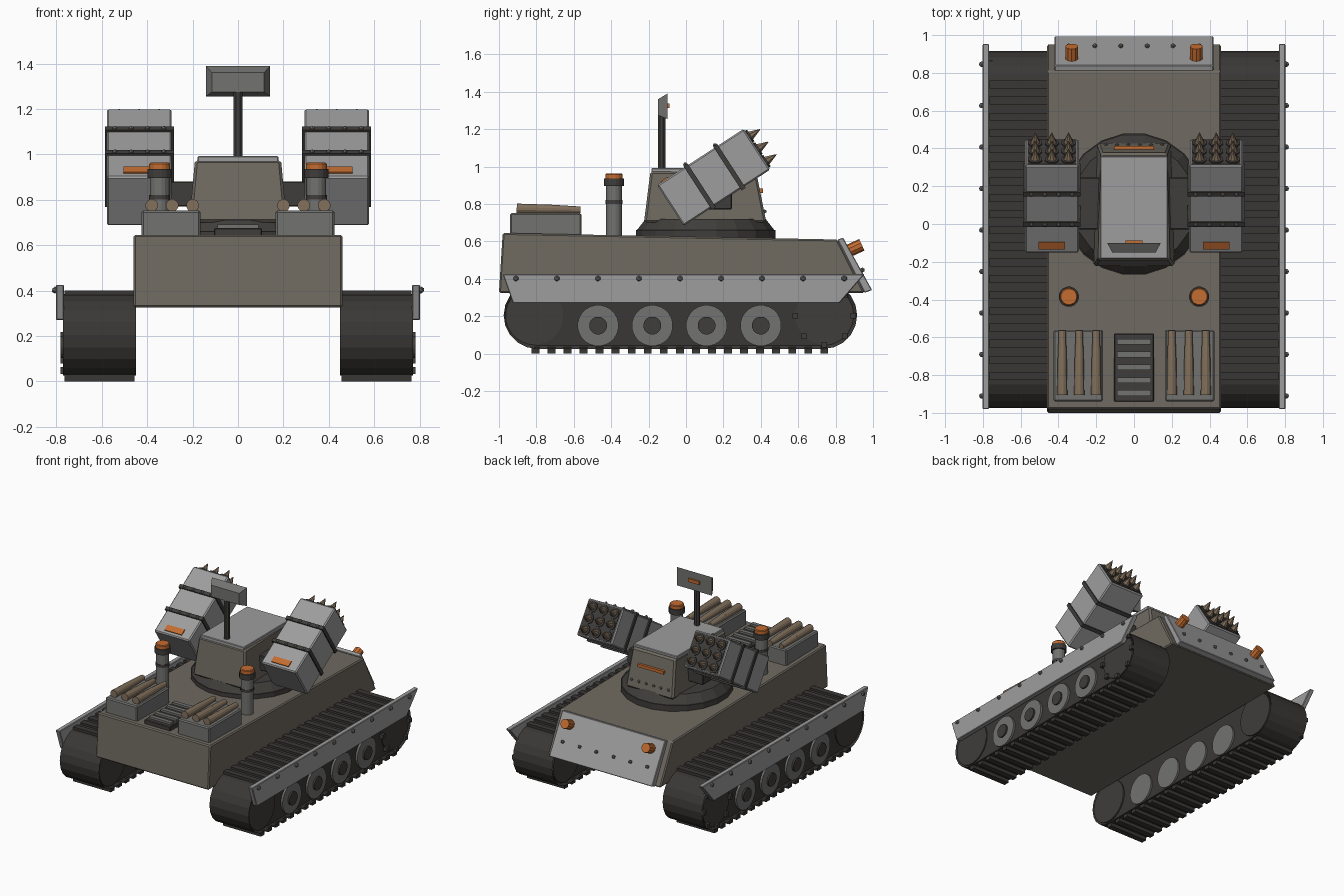
import bpy, bmesh
from math import sin, cos, pi, radians
from mathutils import Vector, Matrix

if "Cube" in bpy.data.objects:
    bpy.data.objects.remove(bpy.data.objects["Cube"])


def material(name, r, g, b):
    m = bpy.data.materials.new(name)
    m.diffuse_color = (r, g, b, 1)
    m.use_nodes = True
    m.node_tree.nodes["Principled BSDF"].inputs["Base Color"].default_value = m.diffuse_color
    return m


HULL = material("hull_brown", .16, .145, .12)
PLATE = material("plate_grey", .34, .34, .345)
MID = material("mid_grey", .17, .17, .165)
DARK = material("dark_metal", .05, .047, .043)
TRACK = material("track_rubber", .042, .039, .036)
ORANGE = material("orange", .55, .15, .03)
SHELL = material("shell_brown", .22, .16, .105)


class Part:
    """One object gathered from simple lofted solids."""

    def __init__(self, name, mat, frame=Matrix()):
        self.name, self.mat, self.frame, self.bm = name, mat, frame, bmesh.new()

    def loft(self, a, b):
        n = len(a)
        va = [self.bm.verts.new(self.frame @ Vector(p)) for p in a]
        vb = [self.bm.verts.new(self.frame @ Vector(p)) for p in b]
        caps = [self.bm.faces.new(va), self.bm.faces.new(vb)]
        for i in range(n):
            j = (i + 1) % n
            self.bm.faces.new((va[i], va[j], vb[j], vb[i]))
        return caps

    def prism(self, profile, x0, x1):
        return self.loft([(x0, y, z) for y, z in profile], [(x1, y, z) for y, z in profile])

    def box(self, x0, x1, y0, y1, z0, z1):
        return self.prism([(y0, z0), (y1, z0), (y1, z1), (y0, z1)], x0, x1)

    def rod(self, p, q, r0, r1=None, n=16):
        p, q = Vector(p), Vector(q)
        r1 = r0 if r1 is None else r1
        rot = (q - p).to_track_quat('Z', 'Y')
        ring = [Vector((cos(2 * pi * (i + .5) / n), sin(2 * pi * (i + .5) / n), 0)) for i in range(n)]
        return self.loft([p + rot @ (v * r0) for v in ring], [q + rot @ (v * r1) for v in ring])

    def bolt(self, p, r=.014):
        bmesh.ops.create_icosphere(self.bm, subdivisions=1, radius=r,
                                   matrix=self.frame @ Matrix.Translation(p))

    def done(self, bevel=0):
        bmesh.ops.recalc_face_normals(self.bm, faces=self.bm.faces)
        me = bpy.data.meshes.new(self.name)
        self.bm.to_mesh(me)
        self.bm.free()
        me.materials.append(self.mat)
        ob = bpy.data.objects.new(self.name, me)
        bpy.context.collection.objects.link(ob)
        if bevel:
            mod = ob.modifiers.new("bevel", 'BEVEL')
            mod.width, mod.segments = bevel, 1
        return ob


# hull and front armour plate
p = Part("hull", HULL)
p.prism([(-1, .325), (.955, .325), (.81, .61), (-.98, .645)], -.46, .46)
p.done(.008)
p = Part("front_plate", PLATE)
p.prism([(.955, .325), (.995, .34), (.84, .62), (.81, .61)], -.42, .42)
p.done(.004)
p = Part("front_plate_bolts", MID)
for x in (-.345, -.207, -.07, .07, .207, .345):
    p.bolt((x, .943, .447))
p.done()

# engine grille
p = Part("engine_grille", DARK)
p.box(-.105, .105, -.94, -.58, .62, .675)
p.done(.004)
p = Part("grille_slats", MID)
for i in range(5):
    y = -.895 + i * .068
    p.box(-.09, .09, y - .015, y + .015, .66, .69)
p.done()

# turret ring, body and roof
p = Part("turret_ring", DARK)
p.rod((0, .105, .615), (0, .105, .66), .378, .378, 20)
p.rod((0, .105, .66), (0, .105, .72), .372, .325, 20)
p.done()
p = Part("turret_body", HULL)
p.loft([(-.215, -.225, .7), (.215, -.225, .7), (.195, .43, .7), (-.195, .43, .7)],
       [(-.19, -.19, .975), (.19, -.19, .975), (.175, .375, .975), (-.175, .375, .975)])
p.done(.012)
p = Part("turret_roof", PLATE)
p.box(-.178, .178, -.185, .36, .965, .992)
p.done(.004)
p = Part("turret_vision_slit", ORANGE)
p.box(-.105, .105, .385, .412, .86, .882)
p.done()
p = Part("turret_rivets", MID)
for x in (-.15, -.09, -.03, .03, .09, .15):
    p.bolt((x, .42, .76), .011)
p.done()

# sensor mast and panel
p = Part("sensor_mast", DARK)
p.rod((0, -.13, .98), (0, -.13, 1.31), .021, n=8)
p.done()
p = Part("sensor_panel", MID)
p.loft([(-.142, -.1, 1.255), (.142, -.1, 1.255), (.142, -.1, 1.39), (-.142, -.1, 1.39)],
       [(-.115, -.15, 1.275), (.115, -.15, 1.275), (.115, -.15, 1.36), (-.115, -.15, 1.36)])
p.done()
p = Part("sensor_strip", ORANGE)
p.box(-.045, .045, -.105, -.088, 1.312, 1.336)
p.done()

for s, side in ((1, "right"), (-1, "left")):
    # track loop with recessed sides, and tread pads
    ends = [(.735 + .18 * cos(a), .205 + .18 * sin(a)) for a in (-pi / 2 + pi * i / 10 for i in range(11))]
    ends += [(-.795 + .18 * cos(a), .205 + .18 * sin(a)) for a in (pi / 2 + pi * i / 10 for i in range(11))]
    p = Part(side + "_track", TRACK)
    caps = p.prism(ends, s * .45, s * .77)
    bmesh.ops.recalc_face_normals(p.bm, faces=p.bm.faces)
    bmesh.ops.inset_individual(p.bm, faces=caps, thickness=.018, depth=-.015)
    p.done()
    p = Part(side + "_track_pads", TRACK)
    for i in range(19):
        y = -.805 + i * .0858
        p.box(s * .457, s * .765, y - .021, y + .021, 0, .035)
        p.box(s * .457, s * .765, y - .021, y + .021, .375, .4)
    p.done()

    # road wheels, idler and toothed sprocket
    p = Part(side + "_road_wheels", MID)
    h = Part(side + "_wheel_hubs", DARK)
    for y in (-.47, -.18, .11, .4):
        p.rod((s * .452, y, .15), (s * .77, y, .15), .11, n=24)
        h.rod((s * .7, y, .15), (s * .782, y, .15), .048, n=16)
    p.done()
    h.done()
    p = Part(side + "_end_wheels", DARK)
    for y in (-.81, .74):
        p.rod((s * .455, y, .203), (s * .763, y, .203), .155, n=24)
    for i in range(8):
        a = i * pi / 4
        y, z = .74 + .155 * cos(a), .203 + .155 * sin(a)
        p.box(s * .75, s * .782, y - .015, y + .015, z - .015, z + .015)
    p.done()

    # side skirt with bolts
    p = Part(side + "_skirt", PLATE)
    p.prism([(-.925, .27), (.82, .27), (.955, .425), (-.98, .425)], s * .767, s * .802)
    p.done(.004)
    p = Part(side + "_skirt_bolts", MID)
    for i in range(9):
        p.bolt((s * .806, -.91 + i * .2195, .402), .016)
    p.done()

    # arm joining the launcher to the turret
    p = Part(side + "_launcher_arm", DARK)
    p.box(s * .15, s * .31, -.03, .245, .77, .88)
    p.done(.005)

    # tilted launcher pod (local y points along the tubes)
    fr = Matrix.Translation((s * .435, .148, .9425)) @ Matrix.Rotation(radians(33), 4, 'X')
    p = Part(side + "_launcher_box", PLATE, fr)
    p.box(-.143, .143, -.276, .276, -.13, .13)
    p.done(.008)
    p = Part(side + "_launcher_bands", DARK, fr)
    b = Part(side + "_launcher_bolts", MID, fr)
    for y in (-.09, .1):
        p.box(-.152, .152, y - .013, y + .013, -.14, .14)
        for i in range(4):
            b.bolt((-.108 + i * .072, y, .14), .012)
    p.box(-.13, .13, .26, .28, -.118, .118)
    tips = Part(side + "_rocket_tips", SHELL, fr)
    for i in (-1, 0, 1):
        for j in (-1, 0, 1):
            x, z = i * .088, j * .08
            p.rod((x, .27, z), (x, .288, z), .038, n=12)
            tips.rod((x, .28, z), (x, .348, z), .029, .002, 8)
    p.done()
    b.done()
    tips.done()
    p = Part(side + "_launcher_marking", ORANGE, fr)
    p.box(-.07, .07, -.25, -.205, .12, .137)
    p.done()

    # upright canister with orange cap
    c = (s * .345, -.385)
    p = Part(side + "_canister", MID)
    p.rod((*c, .62), (*c, .91), .043)
    p.done()
    p = Part(side + "_canister_rings", DARK)
    p.rod((*c, .8), (*c, .82), .047)
    p.rod((*c, .895), (*c, .935), .054)
    p.done()
    p = Part(side + "_canister_cap", ORANGE)
    p.rod((*c, .93), (*c, .963), .047)
    p.done(.005)

    # headlamp on the sloped plate
    p = Part(side + "_headlamp", ORANGE)
    p.rod((s * .33, .86, .545), (s * .33, .94, .582), .034, n=10)
    p.done()

    # rear stowage box with three shells
    p = Part(side + "_stowage_box", MID)
    p.box(s * .165, s * .425, -.94, -.56, .62, .752)
    p.done(.008)
    p = Part(side + "_stowed_shells", SHELL)
    for x in (.2, .29, .38):
        p.rod((s * x, -.905, .775), (s * x, -.72, .772), .028, .025, 12)
        p.rod((s * x, -.72, .772), (s * x, -.565, .768), .025, .019, 12)
    p.done()
